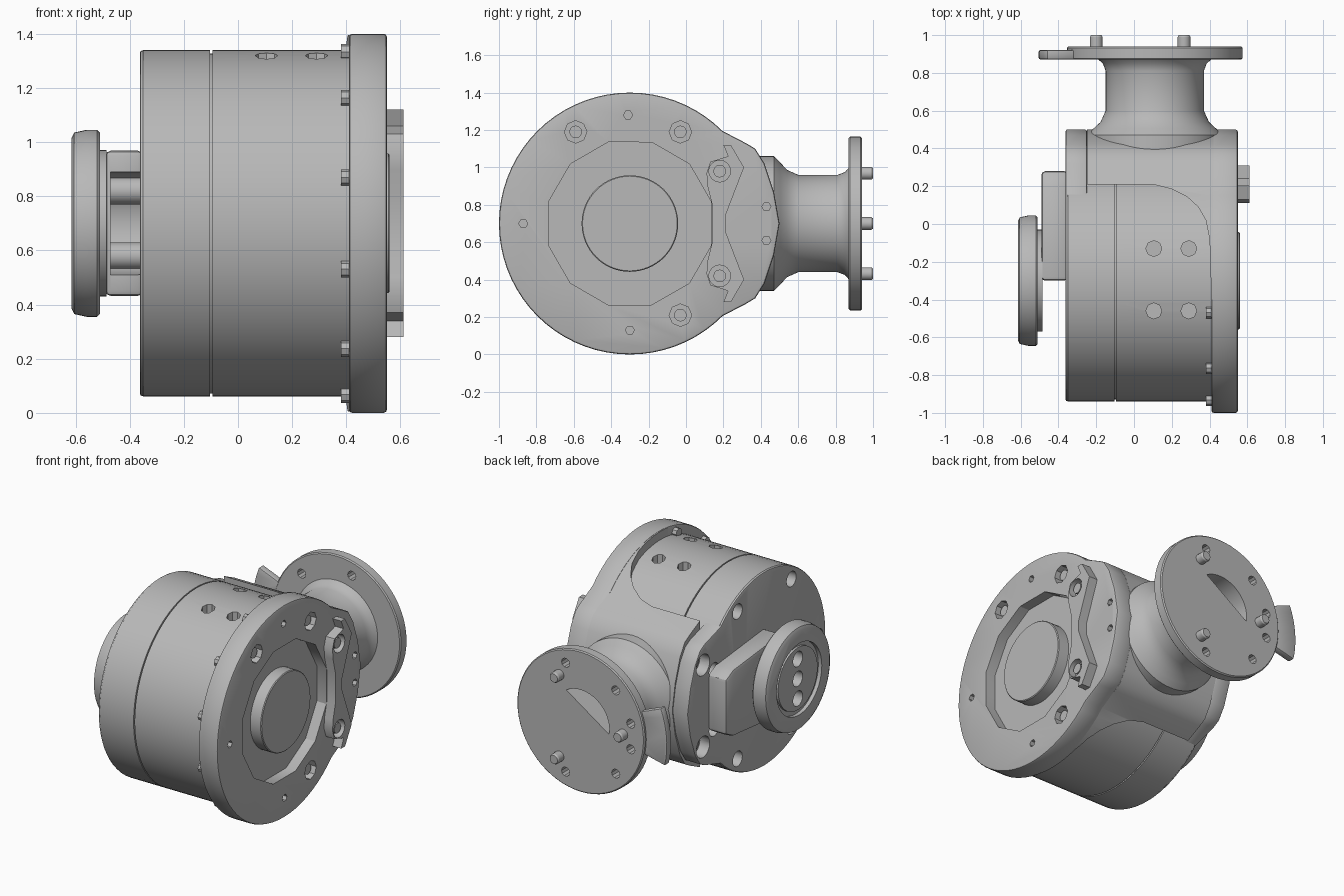
import bpy, bmesh, math
from mathutils import Vector

if "Cube" in bpy.data.objects:
    bpy.data.objects.remove(bpy.data.objects["Cube"], do_unlink=True)

metal = bpy.data.materials.new("grey_metal")
metal.use_nodes = True
GREY = (0.48, 0.48, 0.48, 1)
metal.diffuse_color = GREY
metal.node_tree.nodes["Principled BSDF"].inputs["Base Color"].default_value = GREY

CY, CZ = -0.30, 0.70      # drum axis
NX = 0.11                 # neck axis


def place(axis, t, u, v):
    """Point at distance t along axis, with u and v across it."""
    return {"x": (t, u, v), "y": (u, t, v), "z": (u, v, t)}[axis]


def loft(name, axis, sections):
    """Closed solid through (t, outline) sections along an axis."""
    bm = bmesh.new()
    rings = [[bm.verts.new(place(axis, t, u, v)) for u, v in pts] for t, pts in sections]
    n = len(rings[0])
    for a, b in zip(rings, rings[1:]):
        for i in range(n):
            j = (i + 1) % n
            bm.faces.new((a[i], a[j], b[j], b[i]))
    bm.faces.new(rings[0])
    bm.faces.new(rings[-1])
    bmesh.ops.recalc_face_normals(bm, faces=bm.faces)
    mesh = bpy.data.meshes.new(name)
    bm.to_mesh(mesh)
    bm.free()
    mesh.materials.append(metal)
    obj = bpy.data.objects.new(name, mesh)
    bpy.context.collection.objects.link(obj)
    return obj


def circle(u, v, r, n=64, start=0.0):
    return [(u + r * math.cos(start + math.tau * i / n),
             v + r * math.sin(start + math.tau * i / n)) for i in range(n)]


def lathe(name, axis, u, v, profile, n=64):
    return loft(name, axis, [(t, circle(u, v, r, n)) for t, r in profile])


def prism(name, axis, pts, a, b):
    return loft(name, axis, [(a, pts), (b, pts)])


def peg(axis, u, v, r, a, b, n=16, name="cutter"):
    return prism(name, axis, circle(u, v, r, n), a, b)


def boolean(obj, tools, operation="DIFFERENCE"):
    for tool in tools:
        mod = obj.modifiers.new("cut", "BOOLEAN")
        mod.operation, mod.solver, mod.object = operation, "EXACT", tool
        bpy.context.view_layer.objects.active = obj
        bpy.ops.object.modifier_apply(modifier=mod.name)
        bpy.data.objects.remove(tool, do_unlink=True)


def bevel(obj, width, segments=2):
    mod = obj.modifiers.new("bevel", "BEVEL")
    mod.width, mod.segments, mod.limit_method = width, segments, "ANGLE"
    mod.angle_limit = math.radians(50)
    bpy.context.view_layer.objects.active = obj
    bpy.ops.object.modifier_apply(modifier=mod.name)


def pear(r, k):
    """Round outline drawn out into a blunt nose towards the back."""
    start = math.radians(45)
    arc = [start + (math.tau - 2 * start) * i / 54 for i in range(55)]
    nose = [(0.62, 0.43), (0.67, 0.40), (0.72, 0.32), (0.77, 0.17)]
    pts = [(CY + r * math.cos(a), CZ + r * math.sin(a)) for a in arc]
    pts += [(CY + u, CZ - v * k) for u, v in nose]
    pts += [(CY + 0.8, CZ)]
    return pts + [(CY + u, CZ + v * k) for u, v in reversed(nose)]


# Drum with a fine groove around it
drum = lathe("drum", "x", CY, CZ, [(-0.36, 0.63), (-0.35, 0.64), (-0.103, 0.64), (-0.103, 0.628),
                                   (-0.095, 0.628), (-0.095, 0.64), (0.43, 0.64)], 72)
boolean(drum, [peg("z", x, y, 0.042, 1.2, 1.5, 8) for x in (0.105, 0.29) for y in (-0.13, -0.46)])

# Side cover plate with bolt holes
cover = prism("side_cover", "x", pear(0.638, 0.93), -0.362, -0.25)
bevel(cover, 0.008)
bolts = [(CY + 0.56 * math.cos(math.radians(a)), CZ + 0.56 * math.sin(math.radians(a)))
         for a in (60, 120, 180, 240, 300, 20, -20)]
# the same pockets go through cover and drum
for part in (cover, drum):
    boolean(part, [peg("x", y, z, 0.05, -0.5, -0.28) for y, z in bolts])
    boolean(part, [peg("x", 0.34, CZ + s * 0.27, 0.07, -0.5, -0.29) for s in (1, -1)])
for s in (1, -1):
    peg("x", 0.34, CZ + s * 0.27, 0.045, -0.30, -0.255, 12, "cover_bolt")

# Large mounting flange with a faceted recess
flange = prism("main_flange", "x", pear(0.70, 1), 0.41, 0.55)
bevel(flange, 0.012)
recess = [prism("cutter", "x", circle(CY, CZ, 0.45, 12, 0.26), 0.48, 0.7)]
large = [(-0.59, 1.19), (-0.03, 1.19), (-0.03, 0.21)]
small = [(0.43, 0.79), (0.43, 0.61), (-0.87, 0.70), (-0.31, 1.28), (-0.30, 0.13)]
boolean(flange, recess + [peg("x", y, z, 0.06, 0.49, 0.7, 8) for y, z in large]
        + [peg("x", y, z, 0.024, 0.51, 0.7, 6) for y, z in small])
for y, z in large:
    peg("x", y, z, 0.034, 0.48, 0.53, 12, "flange_bolt")
lathe("centre_boss", "x", CY, CZ, [(0.45, 0.258), (0.555, 0.258), (0.56, 0.253)])
for i in range(6):
    a = math.radians(105 + 30 * i)
    peg("x", CY + 0.655 * math.cos(a), CZ + 0.655 * math.sin(a), 0.03, 0.38, 0.42, 8, "rear_screw")

# Wavy clamp bracket on the flange face
edge = [(0.21, 0.04), (0.31, 0.30), (0.24, 0.42), (0.20, 0.42), (0.225, 0.36),
        (0.13, 0.33), (0.11, 0.27), (0.115, 0.20), (0.14, 0.10)]
bracket = prism("clamp_bracket", "x", [(y, CZ + z) for y, z in edge]
                + [(y, CZ - z) for y, z in reversed(edge)], 0.54, 0.612)
boolean(bracket, [peg("x", 0.18, CZ + s * 0.28, 0.058, 0.565, 0.7) for s in (1, -1)])
for s in (1, -1):
    peg("x", 0.18, CZ + s * 0.28, 0.034, 0.54, 0.60, 12, "clamp_screw")

# Elbow housing behind the drum, sweeping forward into the flange
elbow = prism("elbow_housing", "x", pear(0.695, 1), -0.25, 0.42)
plan = [(-0.3, 0.21), (0.1, 0.21), (0.2, 0.185), (0.28, 0.145), (0.34, 0.09), (0.38, 0.02),
        (0.40, -0.08), (0.41, -0.4), (0.43, -0.4), (0.43, 0.6), (-0.3, 0.6)]
boolean(elbow, [prism("cutter", "z", plan, -0.2, 1.6)], "INTERSECT")

# Neck and round end flange
segment = [(NX + 0.21 * math.cos(math.radians(a)), CZ + 0.21 * math.sin(math.radians(a)))
           for a in range(60, 190, 8)]
neck = lathe("neck", "y", NX, CZ, [(0.36, 0.36), (0.47, 0.36), (0.505, 0.325), (0.54, 0.287), (0.60, 0.26),
                                   (0.81, 0.26), (0.85, 0.275), (0.88, 0.31)])
end = lathe("end_flange", "y", NX, CZ, [(0.87, 0.458), (0.877, 0.465), (0.933, 0.465), (0.94, 0.458)])
ports = [peg("y", NX + 0.375 * math.cos(math.radians(a)), CZ + 0.375 * math.sin(math.radians(a)),
             0.03, 0.8, 1.0, 10) for a in (73, 133, 167, 193, 227, 287)]
boolean(end, ports + [prism("cutter", "y", segment, 0.55, 1.0)])
boolean(neck, [prism("cutter", "y", segment, 0.55, 1.0)])
for a in (60, 180, 300):
    a = math.radians(a)
    lathe("locating_pin", "y", NX + 0.31 * math.cos(a), CZ + 0.31 * math.sin(a),
          [(0.92, 0.034), (0.99, 0.034), (1.0, 0.028)], 20)

# Curved tab on the rim of the end flange
sweep = [math.radians(a) for a in range(158, 197, 5)]
ring = [(NX + r * math.cos(a), CZ + r * math.sin(a))
        for r, angles in ((0.615, sweep), (0.44, sweep[::-1])) for a in angles]
tab = prism("rim_tab", "y", ring, 0.872, 0.92)
bevel(tab, 0.008)

# Hollow arm carrying the side hub
arm = prism("hub_arm", "x", [(-0.30, 0.43), (0.20, 0.48), (0.28, 0.52), (0.28, 0.88),
                             (0.20, 0.92), (-0.30, 0.97)], -0.49, -0.35)
bevel(arm, 0.02)
boolean(arm, [peg("x", CY, CZ, 0.19, -0.47, -0.2, 32)])
lathe("hub_shoulder", "x", CY, CZ, [(-0.52, 0.27), (-0.485, 0.27)])
for s in (1, -1):
    peg("x", -0.2, CZ + s * 0.12, 0.05, -0.50, -0.35, 16, "hub_post")
hub = lathe("side_hub", "x", CY, CZ, [(-0.615, 0.315), (-0.605, 0.335), (-0.56, 0.345), (-0.52, 0.345),
                                      (-0.51, 0.335)])
boolean(hub, [peg("x", CY, CZ, 0.235, -0.7, -0.59, 48)])
insert = lathe("hub_insert", "x", CY, CZ, [(-0.605, 0.205), (-0.55, 0.205)], 48)
holes = [(CY, CZ + d) for d in (-0.13, 0, 0.13)]
for part in (hub, insert):
    boolean(part, [peg("x", y, z, 0.05, -0.7, -0.53) for y, z in holes])

# Smooth shading with sharp edges kept
for obj in bpy.context.scene.objects:
    obj.select_set(obj.type == "MESH")
bpy.context.view_layer.objects.active = drum
bpy.ops.object.shade_smooth_by_angle(angle=math.radians(30))
